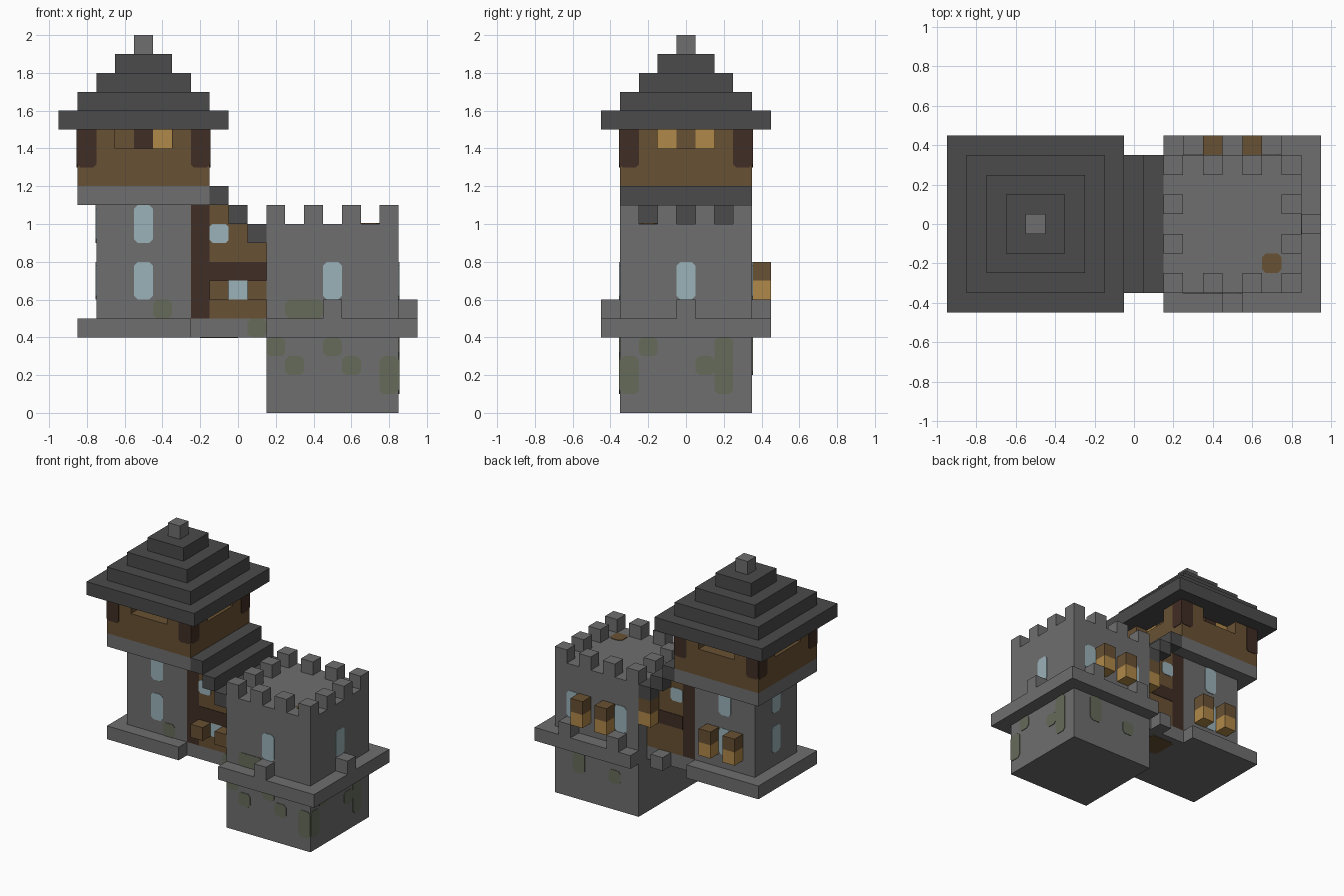
import bpy, bmesh
from mathutils import Vector

cube = bpy.data.objects.get("Cube")
if cube:
    bpy.data.objects.remove(cube, do_unlink=True)


def material(name, rgb):
    m = bpy.data.materials.new(name)
    m.use_nodes = True
    m.diffuse_color = (*rgb, 1)
    m.node_tree.nodes["Principled BSDF"].inputs["Base Color"].default_value = (*rgb, 1)
    return m


STONE = material("grey stone", (0.156, 0.156, 0.156))
SLATE = material("dark slate", (0.069, 0.069, 0.069))
WOOD = material("brown wood", (0.138, 0.082, 0.033))
DARK = material("dark timber", (0.051, 0.026, 0.018))
GLOW = material("lantern glow", (0.434, 0.246, 0.065))
GLASS = material("pale glass", (0.328, 0.445, 0.485))
MOSS = material("mossy stone", (0.133, 0.147, 0.102))


def finish(name, bm, mat):
    bmesh.ops.recalc_face_normals(bm, faces=bm.faces)
    me = bpy.data.meshes.new(name)
    bm.to_mesh(me)
    bm.free()
    me.materials.append(mat)
    ob = bpy.data.objects.new(name, me)
    bpy.context.collection.objects.link(ob)
    return ob


def box(name, mat, x, y, z):
    """Box from (low, high) ranges."""
    bm = bmesh.new()
    bmesh.ops.create_cube(bm, size=1)
    for v in bm.verts:
        v.co = [(a + b) / 2 + c * (b - a) for (a, b), c in zip((x, y, z), v.co)]
    return finish(name, bm, mat)


def block(name, mat, x, y, z):
    """Single cube block, given its centre and base height."""
    return box(name, mat, (x - .05, x + .05), (y - .05, y + .05), (z, z + .1))


def plate(name, mat, axis, level, sign, u, v, cut=.02, cut_top=True):
    """Thin painted panel with clipped corners on a wall facing sign * axis."""
    (a, b), (c, d) = u, v
    t = cut if cut_top else 0
    pts = [(a + cut, c), (b - cut, c), (b, c + cut)]
    pts += [(b, d - t), (b - t, d), (a + t, d), (a, d - t)] if t else [(b, d), (a, d)]
    pts.append((a, c + cut))
    if not cut:
        pts = [(a, c), (b, c), (b, d), (a, d)]

    def place(p, q):
        co = [p, q]
        co.insert(axis, level - sign * .002)
        return Vector(co)
    bm = bmesh.new()
    face = bm.faces.new([bm.verts.new(place(*p)) for p in pts])
    out = bmesh.ops.extrude_face_region(bm, geom=[face])["geom"]
    shift = Vector((0, 0, 0))
    shift[axis] = sign * .006
    bmesh.ops.translate(bm, vec=shift, verts=[e for e in out if isinstance(e, bmesh.types.BMVert)])
    return finish(name, bm, mat)


def around(c, r=.05):
    return (c - r, c + r)


def lantern(x, y, z):
    block("lantern_light", GLOW, x, y, z)
    block("lantern_cap", WOOD, x, y, z + .1)


X, Y, Z = 0, 1, 2

# Battlement tower
tx, ty = around(.5, .35), around(0, .35)
box("battlement_tower_base", STONE, tx, ty, (0, .4))
box("battlement_tower_ledge", STONE, (.15, .95), around(0, .45), (.4, .5))
box("battlement_tower_body", STONE, tx, ty, (.5, 1))
for i in range(4):
    for j in range(4):
        if i in (0, 3) or j in (0, 3):
            block("merlon", STONE, .2 + .2 * i, -.3 + .2 * j, 1)
for x, y in ((.5, -.4), (.9, 0), (.3, .4), (.7, .4)):
    block("window_sill", STONE, x, y, .5)
plate("front_window", GLASS, Y, -.35, -1, around(.5), (.6, .8))
plate("side_window", GLASS, X, .85, 1, around(0), (.6, .8))
for x in (.3, .7):
    plate("back_window", GLASS, Y, .35, 1, around(x), (.6, .8))
for x in (.4, .6):
    lantern(x, .4, .6)
plate("roof_hatch", WOOD, Z, 1, 1, around(.7), around(-.2))

# Roofed tower
box("roofed_tower_ledge", STONE, (-.85, -.25), around(0, .35), (.4, .5))
box("roofed_tower_body", STONE, (-.75, -.25), around(0, .25), (.5, 1.1))
box("roofed_tower_collar", STONE, (-.85, -.15), around(0, .35), (1.1, 1.2))
for z in (.6, .9):
    zz = (z, z + .2)
    plate("front_window", GLASS, Y, -.25, -1, around(-.5), zz)
    plate("back_window", GLASS, Y, .25, 1, around(-.5), zz)
    plate("outer_window", GLASS, X, -.75, -1, around(0), zz)
for x in (-.6, -.4):
    lantern(x, .3, .6)

# Timber room with window slots recessed on all four sides
box("timber_room", WOOD, (-.85, -.15), around(0, .35), (1.2, 1.4))
box("timber_room_core", WOOD, around(-.5, .25), around(0, .25), (1.4, 1.5))
for s in (-1, 1):
    for t in (-1, 1):
        box("room_corner_x", WOOD, around(-.5 + s * .25, .1), around(t * .3), (1.4, 1.5))
        box("room_corner_y", WOOD, around(-.5 + s * .3), around(t * .2), (1.4, 1.5))
        plate("corner_timber", DARK, Y, t * .35, t, around(-.5 + s * .3), (1.3, 1.5), .015, False)
        plate("corner_timber", DARK, X, -.5 + s * .35, s, around(t * .3), (1.3, 1.5), .015, False)
        plate("lit_slot", GLOW, X, -.5 + s * .25, s, around(t * .1), (1.4, 1.5), 0)
    plate("dark_slot", DARK, Y, s * .25, s, around(-.5), (1.4, 1.5), 0)
    plate("lit_slot", GLOW, Y, s * .25, s, around(-.5 - s * .1), (1.4, 1.5), 0)

# Stepped roof and finial
for i in range(4):
    r = .45 - .1 * i
    box("roof_step", SLATE, around(-.5, r), around(0, r), (1.5 + .1 * i, 1.6 + .1 * i))
block("finial", STONE, -.5, 0, 1.9)

# Linking house between the towers
box("house_floor", STONE, (-.25, .15), around(0, .25), (.4, .5))
box("house_post", DARK, (-.25, -.15), around(0, .25), (.5, 1.1))
for i in range(3):
    x, top = -.1 + .1 * i, 1.1 - .1 * i
    box("house_wall", WOOD, around(x), around(0, .25), (.5, top))
    box("house_roof_step", SLATE, around(x), around(0, .35), (top, top + .1))
for s in (-1, 1):
    plate("house_beam", DARK, Y, s * .25, s, (-.15, .15), (.7, .8), 0)
    plate("house_upper_window", GLASS, Y, s * .25, s, around(-.1), (.9, 1), .015)
plate("house_lower_window", GLASS, Y, -.25, -1, around(0), (.6, .7), 0)
for x in (-.1, .1):
    block("window_box", WOOD, x, -.3, .6)
block("back_step", STONE, 0, .3, .4)
lantern(.1, .3, .7)
plate("floor_hatch", WOOD, Z, .4, -1, around(-.1, .1), around(.1, .1))

# Moss patches: (axis, wall position, side, span, heights)
for patch in (
    (Y, -.35, -1, (.15, .25), (.3, .4)), (Y, -.35, -1, (.25, .35), (.2, .3)),
    (Y, -.35, -1, (.45, .55), (.3, .4)), (Y, -.35, -1, (.55, .65), (.2, .3)),
    (Y, -.35, -1, (.75, .85), (.1, .3)), (Y, -.35, -1, (.25, .45), (.5, .6)),
    (Y, -.25, -1, (.05, .15), (.4, .5)), (Y, -.25, -1, (-.45, -.35), (.5, .6)),
    (X, .85, 1, (-.35, -.25), (.1, .3)), (X, .85, 1, (-.25, -.15), (.3, .4)),
    (X, .85, 1, (.05, .15), (.2, .3)), (X, .85, 1, (.15, .25), (.1, .4)),
    (Y, .35, 1, (.3, .4), (.2, .3)), (Y, .35, 1, (.6, .7), (.2, .4)),
):
    plate("moss_patch", MOSS, *patch)
